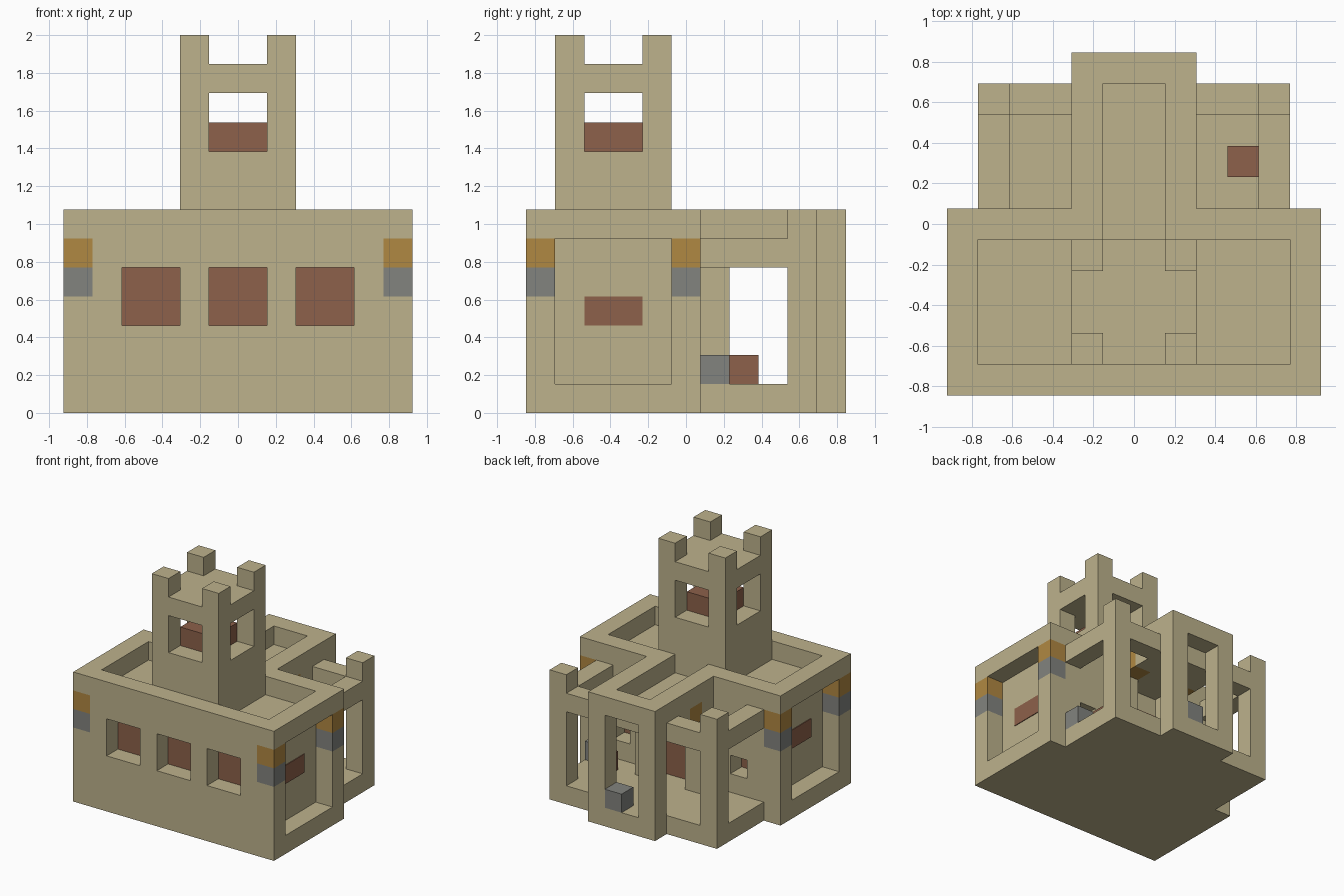
import bpy, bmesh
from mathutils import Vector

cube = bpy.data.objects.get("Cube")
if cube:
    bpy.data.objects.remove(cube, do_unlink=True)

U = 2 / 13                       # one building block
ORIGIN = Vector((6, 5.5, 0))     # block coordinates of the model centre


def material(name, rgb):
    m = bpy.data.materials.new(name)
    m.use_nodes = True
    m.diffuse_color = (*rgb, 1)
    m.node_tree.nodes["Principled BSDF"].inputs["Base Color"].default_value = (*rgb, 1)
    return m


STONE = material("sandstone", (0.508, 0.445, 0.262))
RED = material("red_brown", (0.266, 0.119, 0.069))
AMBER = material("amber", (0.434, 0.246, 0.054))
GREY = material("grey", (0.223, 0.227, 0.209))


def part(name, mat, boxes, mirror=False):
    """One object from boxes given as x, y and z ranges in blocks."""
    bm = bmesh.new()
    if mirror:
        boxes = boxes + [((12 - x[1], 12 - x[0]), y, z) for x, y, z in boxes]
    for ranges in boxes:
        lo, hi = (Vector(c) for c in zip(*ranges))
        size, mid = (hi - lo) * U, ((lo + hi) / 2 - ORIGIN) * U
        verts = bmesh.ops.create_cube(bm, size=1)["verts"]
        for v in verts:
            v.co = Vector(a * b for a, b in zip(v.co, size)) + mid
    mesh = bpy.data.meshes.new(name)
    bm.to_mesh(mesh)
    bm.free()
    mesh.materials.append(mat)
    obj = bpy.data.objects.new(name, mesh)
    bpy.context.collection.objects.link(obj)
    return obj


T = 0.04   # thickness of painted plates, in blocks

# Ground slab: hall, wings and rear porch
part("floor", STONE, [((0, 12), (0, 6), (0, 1)),
                      ((1, 11), (6, 10), (0, 1)),
                      ((4, 8), (10, 11), (0, 1))])

# Main hall
part("hall_core", STONE, [((1, 11), (1, 5), (1, 6))])
part("front_wall", STONE,
     [((1, 11), (0, 1), (1, 3)), ((1, 11), (0, 1), (5, 7))]
     + [(x, (0, 1), (3, 5)) for x in ((1, 2), (4, 5), (7, 8), (10, 11))])
part("front_curtains", RED, [((x, x + 2), (1 - T, 1), (3, 5)) for x in (2, 5, 8)])
part("back_wall", STONE,
     [((1, 2), (5, 6), (1, 7)), ((3, 5), (5, 6), (1, 7)),
      ((2, 3), (5, 6), (1, 2)), ((2, 3), (5, 6), (3, 7)),
      ((5, 6), (5, 6), (1, 6))], mirror=True)
part("back_curtains", RED, [((2, 3), (5, 5 + T), (2, 3))], mirror=True)
part("side_parapets", STONE, [((0, 1), (1, 5), (6, 7))], mirror=True)
part("side_panels", RED, [((1 - T, 1), (2, 4), (3, 4))], mirror=True)
part("rear_door", RED, [((5, 7), (6, 6 + T), (1, 4))])

# Banded corner posts of the hall
for name, mat, spans in (("corner_posts", STONE, ((1, 4), (6, 7))),
                         ("post_grey_bands", GREY, ((4, 5),)),
                         ("post_amber_bands", AMBER, ((5, 6),))):
    part(name, mat, [((0, 1), (y, y + 1), z) for y in (0, 5) for z in spans],
         mirror=True)

# Rear porch with open sides and a sunken roof
part("porch_walls", STONE,
     [((4, 5), (6, 7), (1, 7)), ((4, 5), (10, 11), (1, 7)),
      ((4, 5), (7, 8), (6, 7)), ((4, 5), (8, 10), (5, 7)),
      ((5, 6), (10, 11), (6, 7))], mirror=True)
part("porch_roof", STONE, [((5, 7), (6, 10), (5, 6))])
part("porch_lamps", AMBER, [((4, 5), (7, 8), (5, 6))], mirror=True)
part("doorstep_block", GREY, [((6, 7), (10, 11), (1, 2))])

# Open side wings: corner post and two beams each
part("wing_frames", STONE,
     [((1, 2), (9, 10), (1, 7)), ((1, 2), (6, 9), (5, 6)),
      ((2, 4), (9, 10), (5, 6))], mirror=True)
part("yard_grey_block", GREY, [((10, 11), (6, 7), (1, 2))])
part("yard_red_block", RED, [((9, 10), (7, 8), (1, 2))])

# Tower with a window on each side and corner battlements
corners = [((x, x + 1), (y, y + 1)) for x in (4, 7) for y in (1, 4)]
part("tower_base", STONE, [((4, 8), (1, 5), (6, 9))])
part("tower_pillars", STONE, [(x, y, (9, 11)) for x, y in corners])
part("tower_roof", STONE, [((4, 8), (1, 5), (11, 12))])
part("battlements", STONE, [(x, y, (12, 13)) for x, y in corners])
part("tower_core", RED, [((5, 7), (2, 4), (9, 10))])
